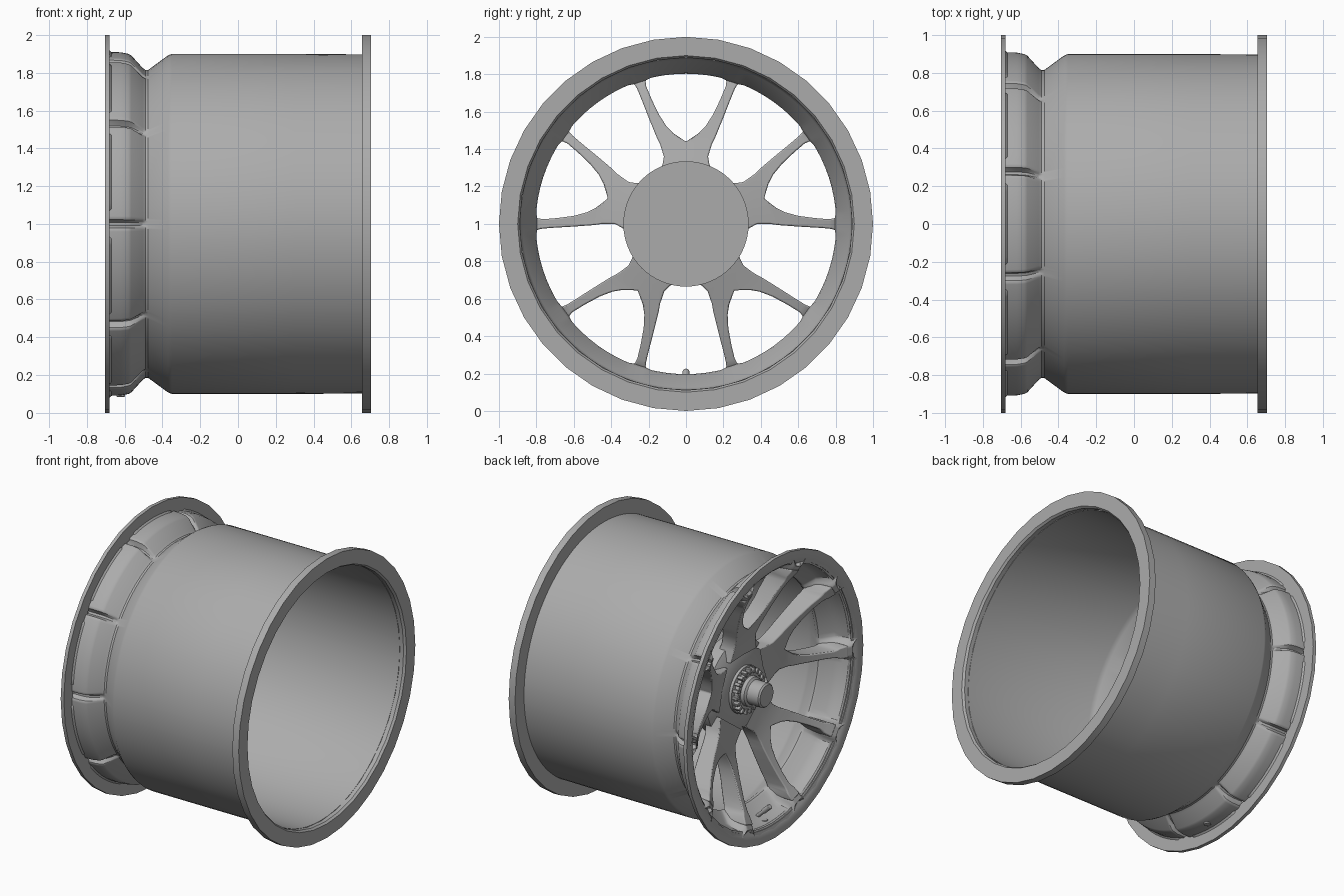
import bpy, bmesh, math
from mathutils import Matrix, Vector

if "Cube" in bpy.data.objects:
    bpy.data.objects.remove(bpy.data.objects["Cube"])

grey = bpy.data.materials.new("dark_grey")
grey.diffuse_color = (.41, .41, .41, 1)
grey.use_nodes = True
grey.node_tree.nodes["Principled BSDF"].inputs["Base Color"].default_value = grey.diffuse_color


def finish(name, bm, angle=35, bevel=0):
    bmesh.ops.remove_doubles(bm, verts=bm.verts, dist=1e-5)
    bmesh.ops.recalc_face_normals(bm, faces=bm.faces)
    me = bpy.data.meshes.new(name)
    bm.to_mesh(me)
    bm.free()
    me.materials.append(grey)
    ob = bpy.data.objects.new(name, me)
    bpy.context.collection.objects.link(ob)
    ob.location.z = 1
    if bevel:
        m = ob.modifiers.new("bevel", 'BEVEL')
        m.width, m.segments, m.limit_method = bevel, 2, 'ANGLE'
        m.angle_limit = math.radians(40)
    bpy.ops.object.select_all(action='DESELECT')
    ob.select_set(True)
    bpy.context.view_layer.objects.active = ob
    bpy.ops.object.shade_smooth_by_angle(angle=math.radians(angle))
    return ob


def lathe(name, rings, angles, closed=True, angle=35):
    """rings: functions deg -> (x, r), revolved about the x axis"""
    bm = bmesh.new()
    cols = []
    for a in angles:
        t = math.radians(a)
        pts = [f(a) for f in rings]
        cols.append([bm.verts.new((x, r * math.cos(t), r * math.sin(t))) for x, r in pts])
    n, m = len(cols), len(rings)
    for i in range(n):
        p, q = cols[i], cols[(i + 1) % n]
        for j in range(m if closed else m - 1):
            k = (j + 1) % m
            bm.faces.new((p[j], p[k], q[k], q[j]))
    return finish(name, bm, angle)


def turned(name, prof, sides=64, closed=True):
    return lathe(name, [lambda a, p=p: p for p in prof],
                 [360 * i / sides for i in range(sides)], closed)


def interp(x, table):
    for (x0, y0), (x1, y1) in zip(table, table[1:]):
        if x <= x1:
            return y0 + (y1 - y0) * (x - x0) / (x1 - x0)
    return table[-1][1]


# barrel shell with ten pockets; grooves sit behind the spoke tips (every 36 degrees)
def ring(x, pad, groove, d0, d1):
    def f(a):
        d = abs((a + 18) % 36 - 18)
        g = min(1, max(0, (d1 - d) / (d1 - d0)))
        g = g * g * (3 - 2 * g)
        return x, pad + (groove - pad) * g
    return f


outer = [(-.69, .91, .87), (-.62, .908, .868), (-.58, .90, .86), (-.565, .892, .855),
         (-.505, .826, .812), (-.49, .815, .812), (-.475, .815, .815), (-.37, .892, .892),
         (-.35, .9, .9), (.3, .9, .9), (.66, .897, .897)]
inner = [(.66, .885, .885), (-.35, .888, .888), (-.38, .875, .875), (-.465, .808, .808),
         (-.49, .803, .797), (-.505, .81, .797), (-.565, .875, .83), (-.62, .893, .84),
         (-.66, .9, .845), (-.685, .925, .855), (-.70, .945, .885)]
half = [0, .5, .9, 1.4, 2, 2.6, 3.4, 4.2, 5, 7, 10, 14]
sector = half + [18] + [36 - h for h in half[:0:-1]]
lathe("barrel", [ring(*p, .4, 1.7) for p in outer] + [ring(*p, 2, 5) for p in inner],
      [36 * k + s for k in range(10) for s in sector])

# flanges at both ends
turned("rear_flange", [(.655, .89), (.655, 1), (.705, 1), (.705, .9), (.69, .889)], 36)
turned("front_flange", [(-.68, .90), (-.68, 1), (-.705, 1), (-.705, .955), (-.695, .93)], 36)

# five forked spokes: (outer u, p, inner u, p) of one arm, u along the arm's ray, p across it
arm = [(.45, .0, .418, -.136), (.49, .006, .447, -.113), (.53, .009, .482, -.086),
       (.57, .012, .53, -.062), (.63, .016, .60, -.043), (.70, .02, .69, -.031),
       (.765, .025, .765, -.025), (.79, .030, .79, -.030), (.805, .038, .805, -.038),
       (.855, .045, .855, -.045)]
c, s18 = math.cos(math.radians(18)), math.sin(math.radians(18))
arm = [(a * s18 + b * c, a * c - b * s18, d * s18 + e * c, d * c - e * s18)
       for a, b, d, e in arm]
arm = [(.15, .24, 0, .24), (.125, .32, 0, .30), (.118, .36, 0, .37)] + arm
front = [(.25, -.45), (.4, -.48), (.55, -.535), (.7, -.60), (.8, -.655), (.87, -.698), (1, -.7)]
back = [(.26, -.33), (.5, -.40), (.7, -.455), (.80, -.49), (.815, -.51), (.86, -.575), (1, -.6)]


def spoke(index):
    bm = bmesh.new()
    for s in (1, -1):
        prev = None
        for i, (yo, ro, yi, ri) in enumerate(arm):
            yi = max(yi, 0) if i > 3 else 0
            ho, hi = math.hypot(yo, ro), math.hypot(yi, ri)
            cur = [bm.verts.new(v) for v in (
                (interp(ho, front), s * yo, ro), (interp(hi, front), s * yi, ri),
                (interp(hi, back), s * yi, ri), (interp(ho, back), s * yo, ro))]
            if prev:
                for j in range(4):
                    k = (j + 1) % 4
                    if j != 1 or i > 3:
                        bm.faces.new((prev[j], prev[k], cur[k], cur[j]))
            prev = cur
        bm.faces.new(prev)
    bm.transform(Matrix.Rotation(math.radians(72 * index), 4, 'X'))
    finish("spoke_%d" % (index + 1), bm, 40, .007)


for n in range(5):
    spoke(n)

# hub, collar and centre nut
turned("hub", [(-.30, 0), (-.30, .335), (-.40, .335), (-.425, .29), (-.44, .24),
               (-.455, .19), (-.455, 0)], 64, False)
turned("collar", [(-.44, 0), (-.44, .165), (-.475, .165), (-.48, .14), (-.505, .135),
                  (-.505, 0)], 48, False)
turned("centre_nut", [(-.50, 0), (-.50, .105), (-.53, .10), (-.54, .085), (-.63, .085),
                      (-.64, .075), (-.64, 0)], 32, False)

# teeth round the collar
bm = bmesh.new()
for i in range(20):
    m = (Matrix.Rotation(2 * math.pi * i / 20, 4, 'X') @ Matrix.Translation((-.49, 0, .14))
         @ Matrix.Diagonal((.05, .022, .035, 1)))
    bmesh.ops.create_cube(bm, size=1, matrix=m)
finish("collar_teeth", bm, 30, .003)


# tyre valve at the bottom
def rod(name, a, b, r, sides=12):
    a, b = Vector(a), Vector(b)
    bm = bmesh.new()
    m = Matrix.Translation((a + b) / 2) @ (b - a).to_track_quat('Z', 'Y').to_matrix().to_4x4()
    bmesh.ops.create_cone(bm, cap_ends=True, segments=sides, radius1=r, radius2=r,
                          depth=(b - a).length, matrix=m)
    finish(name, bm, 35, .003)


rod("valve_stem", (-.56, 0, -.885), (-.64, 0, -.81), .013)
rod("valve_cap", (-.615, 0, -.833), (-.665, 0, -.786), .018)
rod("valve_nut", (-.62, 0, -.915), (-.62, 0, -.89), .025, 6)
